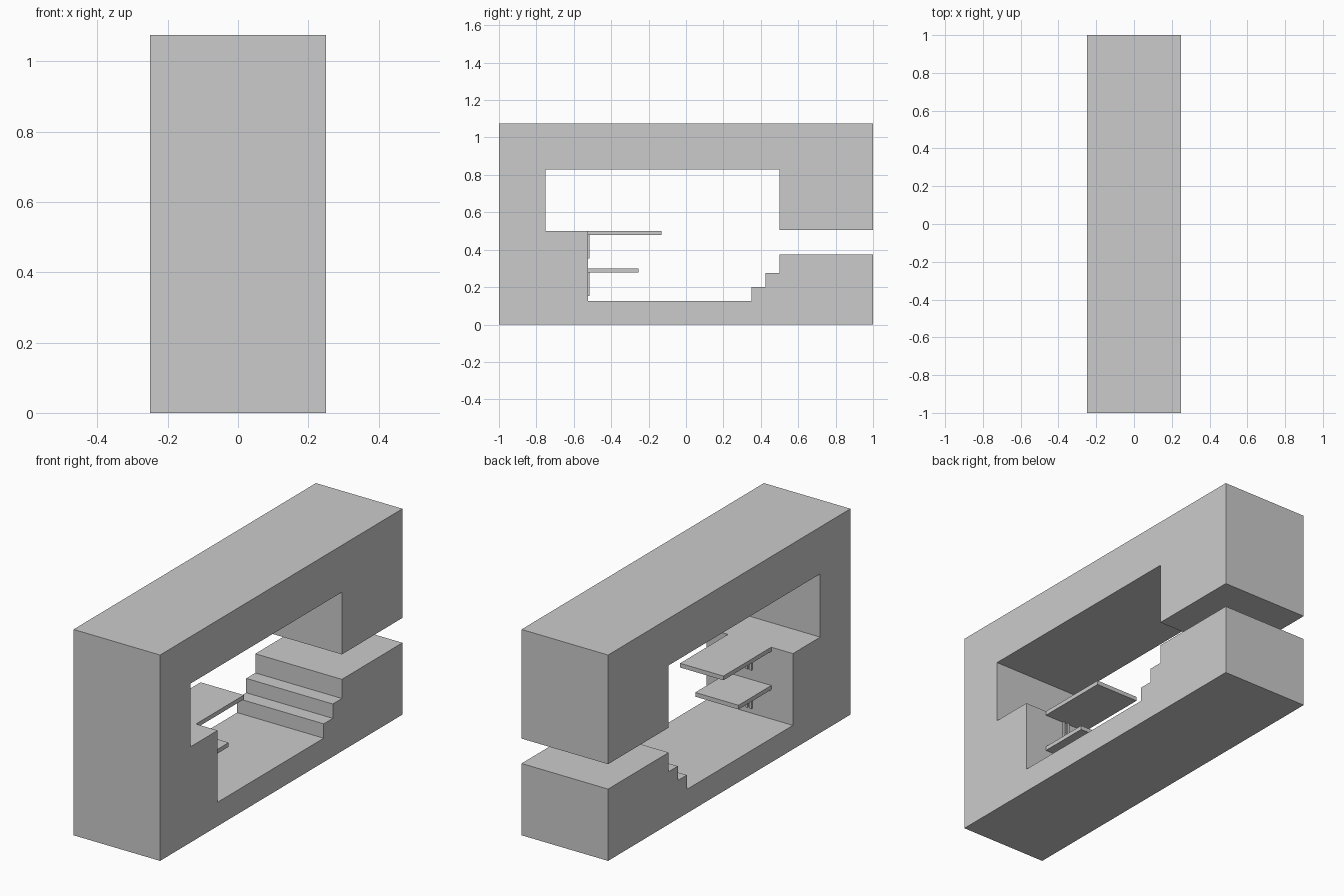
import bpy, bmesh

if "Cube" in bpy.data.objects:
    bpy.data.objects.remove(bpy.data.objects["Cube"])


def extrude_profile(name, points, half_width):
    """Extrude a closed (y, z) outline symmetrically along x."""
    bm = bmesh.new()
    face = bm.faces.new([bm.verts.new((-half_width, y, z)) for y, z in points])
    ext = bmesh.ops.extrude_face_region(bm, geom=[face])
    verts = [v for v in ext["geom"] if isinstance(v, bmesh.types.BMVert)]
    bmesh.ops.translate(bm, verts=verts, vec=(2 * half_width, 0, 0))
    bmesh.ops.recalc_face_normals(bm, faces=bm.faces)
    mesh = bpy.data.meshes.new(name)
    bm.to_mesh(mesh)
    bm.free()
    obj = bpy.data.objects.new(name, mesh)
    bpy.context.collection.objects.link(obj)
    return obj


def box(name, x, y0, y1, z0, z1, width):
    obj = extrude_profile(name, [(y0, z0), (y1, z0), (y1, z1), (y0, z1)], width / 2)
    obj.location.x = x
    return obj


# Main body: C-shaped section with entry slot, steps and ledge
outline = [(-1, 0), (1, 0), (1, 0.375), (0.5, 0.375)]
for i in range(3):
    y = 0.5 - 0.075 * i
    z = 0.275 - 0.075 * i
    outline += [(y, z), (y - 0.075, z)] if i < 2 else [(y, z - 0)]
outline += [(-0.525, 0.125), (-0.525, 0.5), (-0.75, 0.5), (-0.75, 0.83),
            (0.5, 0.83), (0.5, 0.505), (1, 0.505), (1, 1.075), (-1, 1.075)]
# drop repeated corners
outline = list(dict.fromkeys((round(y, 4), round(z, 4)) for y, z in outline))
extrude_profile("body", outline, 0.25)

# Two shelves on the inner wall, each with a pair of slim wall rails
for label, reach, top in (("upper", -0.13, 0.5), ("lower", -0.255, 0.3)):
    box(f"{label}_shelf", 0, -0.525, reach, top - 0.022, top, 0.25)
    for side, x in (("left", -0.012), ("right", 0.012)):
        box(f"{label}_{side}_rail", x, -0.525, -0.515, top - 0.147, top - 0.022, 0.012)
